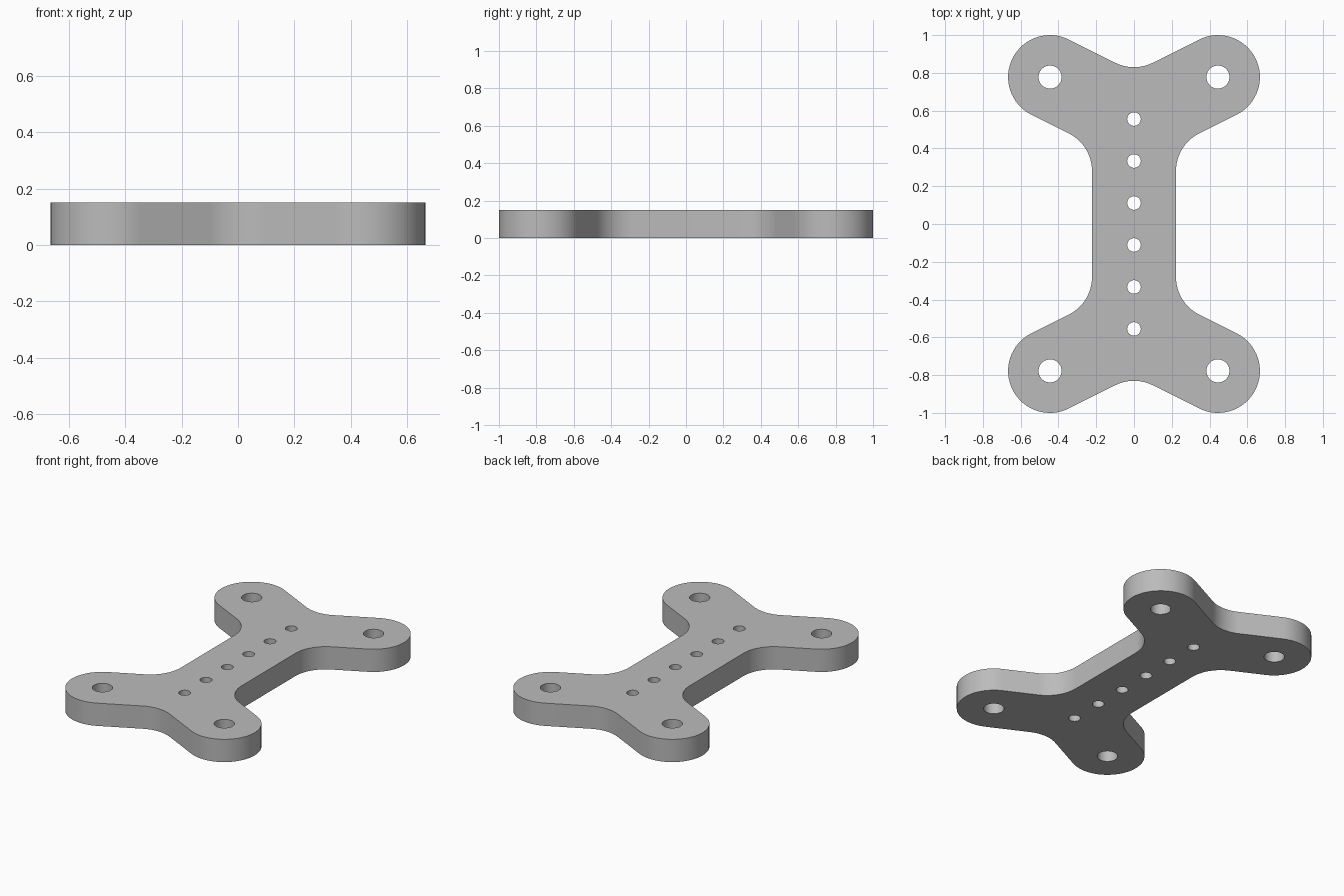
import bpy, bmesh, math
from mathutils import Vector

cube = bpy.data.objects.get("Cube")
if cube:
    bpy.data.objects.remove(cube, do_unlink=True)

R = 2 / 9              # lobe, fillet and half-waist radius
THICK = 0.15
HUB = 2.5 * R          # where the arm centre lines cross x = 0
LOBE = Vector((2 * R, 3.5 * R))
SLOPE = math.atan(0.5)
RISE = R / math.cos(SLOPE)


def arc(center, radius, start, end, steps):
    return [Vector((center[0] + radius * math.cos(start + (end - start) * i / steps),
                    center[1] + radius * math.sin(start + (end - start) * i / steps)))
            for i in range(steps + 1)]


def add_loop(curve, points):
    spline = curve.splines.new('POLY')
    spline.points.add(len(points) - 1)
    for p, co in zip(spline.points, points):
        p.co = (co[0], co[1], 0, 1)
    spline.use_cyclic_u = True


def add_hole(curve, center, radius):
    add_loop(curve, arc(center, radius, 0, 2 * math.pi, 40)[:-1])


# One quarter of the outline: waist fillet, rounded lobe, half of the end notch
half = math.pi / 2
corner_y = HUB - RISE + R / 2
fillet_y = corner_y - R * math.tan((half - SLOPE) / 2)
quarter = arc((2 * R, fillet_y), R, math.pi, half + SLOPE, 12)
quarter += arc(LOBE, R, SLOPE - half, SLOPE + half, 32)
quarter += arc((0, HUB + 2 * RISE), R, SLOPE - half, -half, 8)

# Mirror it around both axes into a closed loop
upper = quarter + [Vector((-p.x, p.y)) for p in reversed(quarter[:-1])]
outline = upper + [Vector((-p.x, -p.y)) for p in upper]

curve = bpy.data.curves.new("plate_profile", 'CURVE')
curve.dimensions = '2D'
curve.fill_mode = 'BOTH'
curve.extrude = THICK / 2
add_loop(curve, outline)

# Corner mounting holes and the row of small holes
for sx in (-1, 1):
    for sy in (-1, 1):
        add_hole(curve, (sx * LOBE.x, sy * LOBE.y), 0.061)
for i in range(6):
    add_hole(curve, (0, (i - 2.5) * R), 0.036)

# Turn the profile into a clean solid mesh
profile = bpy.data.objects.new("plate_profile", curve)
bpy.context.collection.objects.link(profile)
bpy.context.view_layer.update()
evaluated = profile.evaluated_get(bpy.context.evaluated_depsgraph_get())
mesh = bpy.data.meshes.new_from_object(evaluated)
mesh.name = "mounting_plate"
bpy.data.objects.remove(profile, do_unlink=True)

bm = bmesh.new()
bm.from_mesh(mesh)
bmesh.ops.remove_doubles(bm, verts=bm.verts, dist=0.0001)
bmesh.ops.translate(bm, verts=bm.verts, vec=(0, 0, THICK / 2))
bmesh.ops.recalc_face_normals(bm, faces=bm.faces)
bm.to_mesh(mesh)
bm.free()

plate = bpy.data.objects.new("mounting_plate", mesh)
bpy.context.collection.objects.link(plate)

# Plain grey material
grey = bpy.data.materials.new("plain_grey")
grey.use_nodes = True
color = (0.5, 0.5, 0.5, 1)
grey.diffuse_color = color
grey.node_tree.nodes["Principled BSDF"].inputs["Base Color"].default_value = color
mesh.materials.clear()
mesh.materials.append(grey)

bpy.ops.object.select_all(action='DESELECT')
plate.select_set(True)
bpy.context.view_layer.objects.active = plate
bpy.ops.object.shade_smooth_by_angle(angle=math.radians(30))
